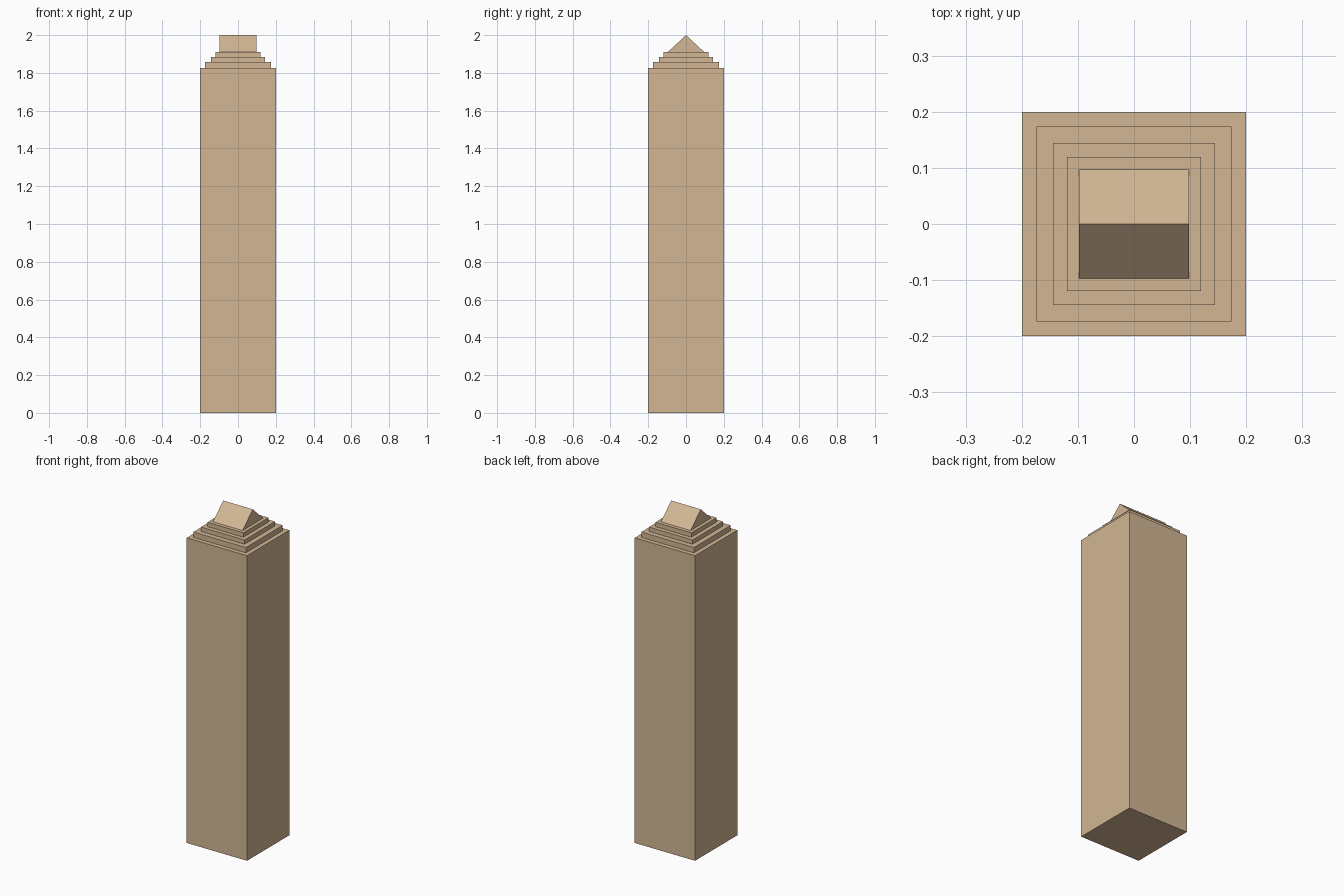
import bpy
import bmesh

if "Cube" in bpy.data.objects:
    bpy.data.objects.remove(bpy.data.objects["Cube"])

stone = bpy.data.materials.new("tan stone")
stone.diffuse_color = (0.645, 0.468, 0.296, 1.0)
stone.use_nodes = True
stone.node_tree.nodes["Principled BSDF"].inputs["Base Color"].default_value = stone.diffuse_color


def finish(name, bm):
    bmesh.ops.recalc_face_normals(bm, faces=bm.faces)
    mesh = bpy.data.meshes.new(name)
    bm.to_mesh(mesh)
    bm.free()
    mesh.materials.append(stone)
    obj = bpy.data.objects.new(name, mesh)
    bpy.context.collection.objects.link(obj)
    return obj


def block(name, half, z0, z1):
    """Square block centred on the z axis."""
    bm = bmesh.new()
    bmesh.ops.create_cube(bm, size=1.0)
    for v in bm.verts:
        v.co.x *= 2 * half
        v.co.y *= 2 * half
        v.co.z = z1 if v.co.z > 0 else z0
    return finish(name, bm)


# Tall square shaft
block("shaft", 0.2, 0.0, 1.826)

# Three shrinking steps on top
levels = [1.826, 1.858, 1.884, 1.91]
for i, half in enumerate((0.174, 0.144, 0.119)):
    block(f"step_{i + 1}", half, levels[i], levels[i + 1])

# Gabled cap with its ridge along x
bm = bmesh.new()
profile = [(-0.097, 1.91), (0.097, 1.91), (0.0, 2.0)]
gable = bm.faces.new([bm.verts.new((-0.098, y, z)) for y, z in profile])
ext = bmesh.ops.extrude_face_region(bm, geom=[gable], use_keep_orig=True)
new_verts = [g for g in ext["geom"] if isinstance(g, bmesh.types.BMVert)]
bmesh.ops.translate(bm, verts=new_verts, vec=(0.196, 0, 0))
finish("gabled_cap", bm)
